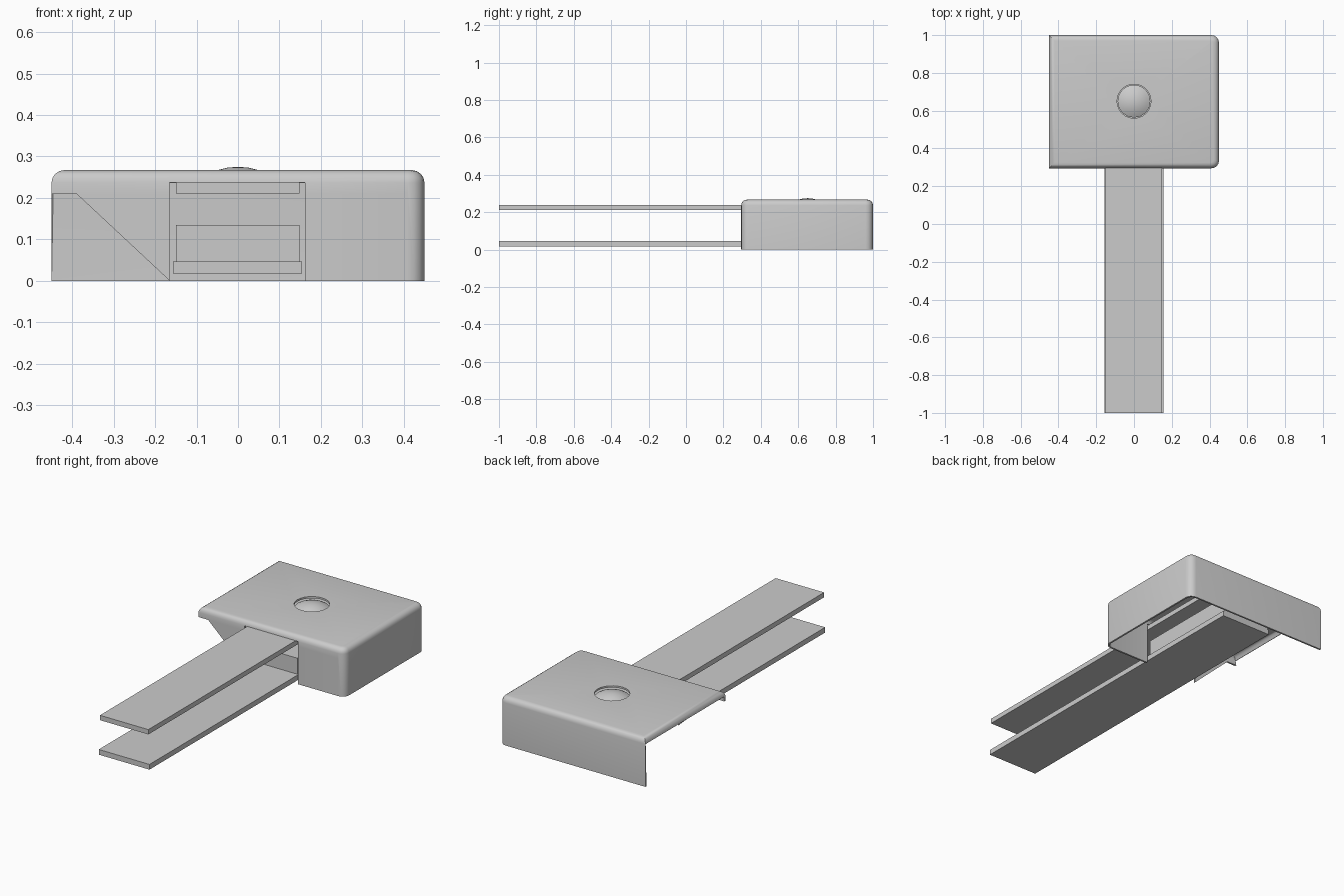
import bpy, bmesh, math
from mathutils import Vector

if "Cube" in bpy.data.objects:
    bpy.data.objects.remove(bpy.data.objects["Cube"])


def finish(name, bm):
    bmesh.ops.recalc_face_normals(bm, faces=bm.faces[:])
    me = bpy.data.meshes.new(name)
    bm.to_mesh(me)
    bm.free()
    ob = bpy.data.objects.new(name, me)
    bpy.context.collection.objects.link(ob)
    return ob


def box_bm(x0, x1, y0, y1, z0, z1):
    bm = bmesh.new()
    bmesh.ops.create_cube(bm, size=1)
    for v in bm.verts:
        v.co = Vector(((x0 + x1) / 2 + v.co.x * (x1 - x0),
                       (y0 + y1) / 2 + v.co.y * (y1 - y0),
                       (z0 + z1) / 2 + v.co.z * (z1 - z0)))
    return bm


def box(name, *dims):
    return finish(name, box_bm(*dims))


def select(ob):
    bpy.ops.object.select_all(action='DESELECT')
    ob.select_set(True)
    bpy.context.view_layer.objects.active = ob


# Straps and the inner block between them
box("lower_strap", -0.157, 0.155, -1, 0.92, 0.017, 0.046)
box("upper_strap", -0.15, 0.148, -1, 0.92, 0.211, 0.238)
box("inner_block", -0.15, 0.148, 0.31, 0.92, 0.046, 0.135)

# Housing: rounded shell, open underneath
TOP, FRONT = 0.267, 0.295
bm = box_bm(-0.45, 0.45, FRONT, 1, 0, TOP)
bmesh.ops.delete(bm, geom=[f for f in bm.faces if f.normal.z < -0.9], context='FACES_ONLY')
upright = [e for e in bm.edges
           if abs(e.verts[0].co.z - e.verts[1].co.z) > 0.1 and e.verts[0].co.x > 0]
bmesh.ops.bevel(bm, geom=upright, offset=0.04, segments=4, profile=0.5, affect='EDGES')
rim = [e for e in bm.edges if all(v.co.z > TOP - 1e-4 for v in e.verts)]
bmesh.ops.bevel(bm, geom=rim, offset=0.03, segments=4, profile=0.5, affect='EDGES')


def front_faces():
    return [f for f in bm.faces if all(abs(v.co.y - FRONT) < 1e-4 for v in f.verts)]


# Front wall: strap opening and slanted left corner
for co, no in (((-0.165, 0, 0), (1, 0, 0)), ((0.162, 0, 0), (1, 0, 0)),
               ((0, 0, 0.21), (0, 0, 1)), ((-0.165, 0, 0), (0.21, 0, 0.225))):
    fs = front_faces()
    es = {e for f in fs for e in f.edges}
    vs = {v for f in fs for v in f.verts}
    bmesh.ops.bisect_plane(bm, geom=fs + list(es) + list(vs), plane_co=co, plane_no=no)
gone = []
for f in front_faces():
    c = f.calc_center_median()
    opening = -0.165 < c.x < 0.162
    slant = c.x < -0.165 and c.z < 0.21 and (c.x + 0.165) * 0.21 + c.z * 0.225 < 0
    if opening or slant:
        gone.append(f)

# Left side is open below the top lip
gone += [f for f in bm.faces if all(abs(v.co.x + 0.45) < 1e-4 for v in f.verts)]
bmesh.ops.delete(bm, geom=list(set(gone)), context='FACES')
housing = finish("housing", bm)
select(housing)
if max(housing.data.polygons, key=lambda p: p.center.z).normal.z < 0:
    housing.data.flip_normals()
mod = housing.modifiers.new("thickness", 'SOLIDIFY')
mod.thickness = 0.01
mod.offset = -1
bpy.ops.object.modifier_apply(modifier=mod.name)

# Round hole in the top
bpy.ops.mesh.primitive_cylinder_add(vertices=24, radius=0.09, depth=0.1, location=(0, 0.65, TOP))
cutter = bpy.context.object
cutter.name = "hole_cutter"
cutter.hide_render = True
select(housing)
mod = housing.modifiers.new("hole", 'BOOLEAN')
mod.operation = 'DIFFERENCE'
mod.object = cutter
bpy.ops.object.modifier_apply(modifier=mod.name)
bpy.data.objects.remove(cutter)
bpy.ops.object.shade_smooth_by_angle(angle=math.radians(35))

# Domed button sitting in the hole
bm = bmesh.new()
SEG = 16
rings = []
for r, z in ((0.087, 0.24), (0.087, 0.25), (0.07, 0.259), (0.05, 0.267), (0.026, 0.273)):
    rings.append([bm.verts.new((r * math.cos(a), 0.65 + r * math.sin(a), z))
                  for a in (2 * math.pi * i / SEG for i in range(SEG))])
for a, b in zip(rings, rings[1:]):
    for i in range(SEG):
        j = (i + 1) % SEG
        bm.faces.new((a[i], a[j], b[j], b[i]))
tip = bm.verts.new((0, 0.65, 0.275))
for i in range(SEG):
    bm.faces.new((rings[-1][i], rings[-1][(i + 1) % SEG], tip))
bm.faces.new(rings[0][::-1])
button = finish("button", bm)
select(button)
bpy.ops.object.shade_smooth_by_angle(angle=math.radians(35))
